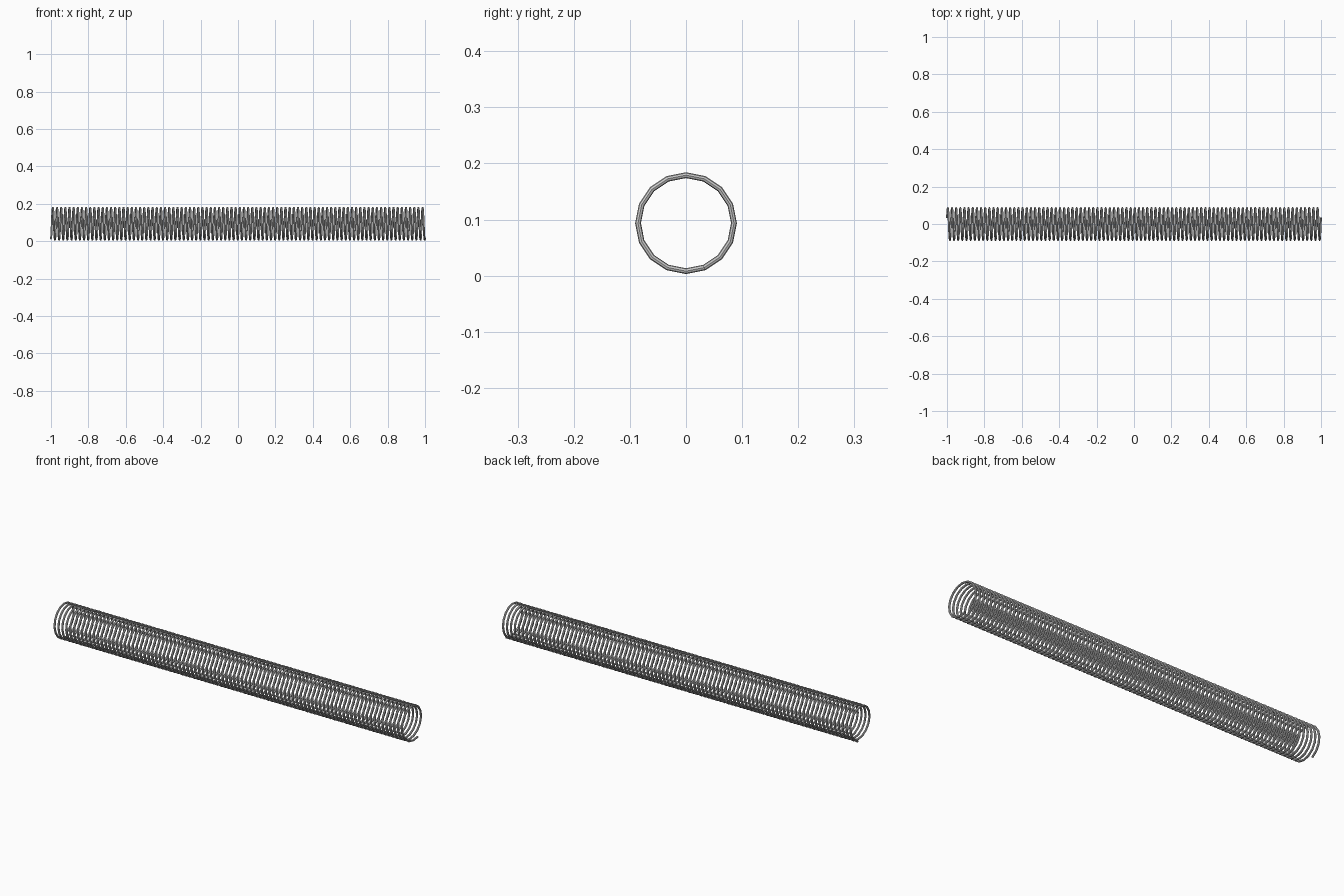
import bpy, bmesh, math
from mathutils import Vector

if "Cube" in bpy.data.objects:
    bpy.data.objects.remove(bpy.data.objects["Cube"])

TURNS, SEG, SIDES = 90, 16, 8
R, WIRE, CZ = 0.0855, 0.0052, 0.0935
HAND = 1
N = TURNS * SEG
X0 = 1.0 - WIRE * 0.1
END = math.radians(-67.5)   # angle of the +x end, in the y-z plane

def frame(i):
    a = END + HAND * (i - N) * 2 * math.pi / SEG
    radial = Vector((0, math.cos(a), math.sin(a)))
    centre = Vector((-X0 + 2 * X0 * i / N, 0, CZ)) + radial * R
    return centre, radial

# coil wire: octagonal section swept along a 16-step helix
bm = bmesh.new()
rings = []
for i in range(N + 1):
    c, r = frame(i)
    rings.append([bm.verts.new(c + WIRE * (r * math.cos(t) + Vector((1, 0, 0)) * math.sin(t)))
                  for t in (2 * math.pi * k / SIDES for k in range(SIDES))])
for a, b in zip(rings, rings[1:]):
    for k in range(SIDES):
        j = (k + 1) % SIDES
        bm.faces.new((a[k], a[j], b[j], b[k]))
bmesh.ops.recalc_face_normals(bm, faces=bm.faces)
me = bpy.data.meshes.new("coil_spring")
bm.to_mesh(me)
bm.free()
ob = bpy.data.objects.new("coil_spring", me)
bpy.context.collection.objects.link(ob)
